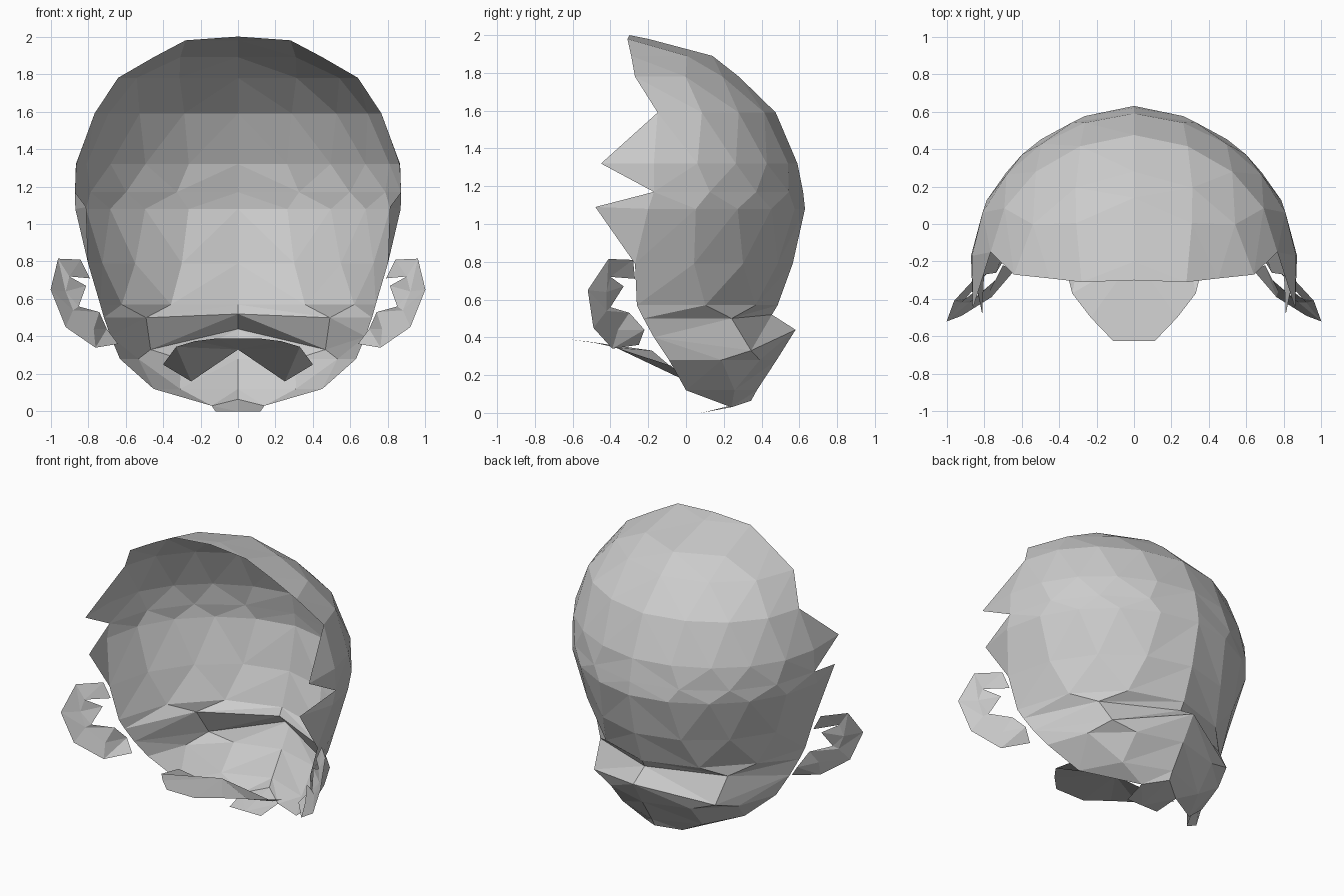
import bpy, bmesh, math

if "Cube" in bpy.data.objects:
    bpy.data.objects.remove(bpy.data.objects["Cube"])

grey = bpy.data.materials.new("grey")
grey.diffuse_color = (0.6, 0.6, 0.6, 1)
grey.use_nodes = True
grey.node_tree.nodes["Principled BSDF"].inputs["Base Color"].default_value = grey.diffuse_color


def add_half(name, verts, faces):
    """Flat-shaded sheet, modelled on +x and mirrored across x = 0."""
    bm = bmesh.new()
    vs = [bm.verts.new(v) for v in verts]
    for f in faces:
        bm.faces.new([vs[i] for i in f])
    bmesh.ops.recalc_face_normals(bm, faces=bm.faces)
    mesh = bpy.data.meshes.new(name)
    bm.to_mesh(mesh)
    bm.free()
    mesh.materials.append(grey)
    ob = bpy.data.objects.new(name, mesh)
    bpy.context.collection.objects.link(ob)
    mod = ob.modifiers.new("mirror", "MIRROR")
    mod.use_axis = (True, False, False)
    mod.merge_threshold = 0.002
    return ob


# Head shell: slices from the front rim round to the back centre
# (height, rim x, rim y, back y, segments)
rows = [
    (1.98, .28, -.31, -.20, 1), (1.89, .45, -.29, .14, 2),
    (1.78, .64, -.27, .28, 3), (1.59, .765, -.15, .475, 4),
    (1.32, .865, -.17, .59, 5), (1.17, .87, -.17, .62, 4),
    (1.08, .868, -.20, .63, 5), (.79, .80, -.27, .565, 4),
    (.57, .735, -.26, .485, 3), (.50, .715, -.225, .455, 2),
    (.40, .68, -.17, .58, 2), (.28, .63, -.09, .48, 3),
    (.12, .45, 0, .375, 2), (.04, .14, .24, .345, 1),
]
# Height shifts for the nape ledge and the lower lip
shift = {9: (0, 0, .02), 10: (0, -.07, .04), 13: (-.01, .025)}
verts, faces, rings = [], [], []
for n, (z, a, c, yb, seg) in enumerate(rows):
    ring = []
    for k in range(seg + 1):
        t = math.pi / 2 * k / seg
        r = 1 - .03 * math.sin(2 * t)
        x = 0 if k == seg else a * r * math.cos(t)
        dz = shift[n][k] if n in shift else 0
        ring.append((t, len(verts)))
        verts.append((x, c + (yb - c) * r * math.sin(t), z + dz))
    rings.append(ring)

# Stitch neighbouring slices with large triangles
for top, low in zip(rings, rings[1:]):
    i = j = 0
    while i < len(top) - 1 or j < len(low) - 1:
        if j == len(low) - 1 or (i < len(top) - 1 and top[i + 1][0] <= low[j + 1][0]):
            faces.append((top[i][1], top[i + 1][1], low[j][1]))
            i += 1
        else:
            faces.append((top[i][1], low[j + 1][1], low[j][1]))
            j += 1

# Crown point at the hairline
crown = len(verts)
verts.append((0, -.30, 2.0))
faces.append((crown, 1, 0))

# Pointed side locks on the rim
rim = [ring[0][1] for ring in rings]
verts += [(.86, -.45, 1.32), (.81, -.48, 1.09)]
faces += [(crown + 1, rim[i], rim[i + 1]) for i in (3, 4)]
faces += [(crown + 2, rim[i], rim[i + 1]) for i in (5, 6)]
add_half("head_shell", verts, faces)

# Ears: curled rim strip with a small inner bowl
outer = [(.84, -.28, .81), (.96, -.41, .815), (1.0, -.52, .65),
         (.92, -.49, .45), (.76, -.39, .34), (.64, -.25, .36)]
inner = [(.79, -.27, .71), (.90, -.40, .72), (.92, -.42, .64),
         (.88, -.42, .54), (.77, -.36, .44), (.70, -.22, .44)]
bowl = [(.81, -.33, .67), (.85, -.40, .56), (.74, -.30, .53)]
faces = []
for i in range(5):
    faces += [(i, i + 1, i + 7), (i, i + 7, i + 6)]
faces += [(7, 8, 12), (12, 8, 13), (8, 9, 13), (13, 9, 14), (9, 10, 14), (14, 10, 11)]
add_half("ears", outer + inner + bowl, faces)

# Moustache sheet
add_half("moustache",
         [(0, -.625, .39), (.11, -.625, .39), (.23, -.50, .375), (.33, -.37, .345),
          (.40, -.08, .25), (.25, .02, .16), (0, -.18, .33)],
         [(0, 1, 6), (1, 2, 6), (2, 3, 6), (3, 5, 6), (3, 4, 5)])

# Chin tuft, joined to the shell's lower lip
add_half("chin_tuft",
         [(0, .08, 0), (.12, .08, 0), (.14, .24, .03), (0, .345, .065)],
         [(0, 1, 2), (0, 2, 3)])
